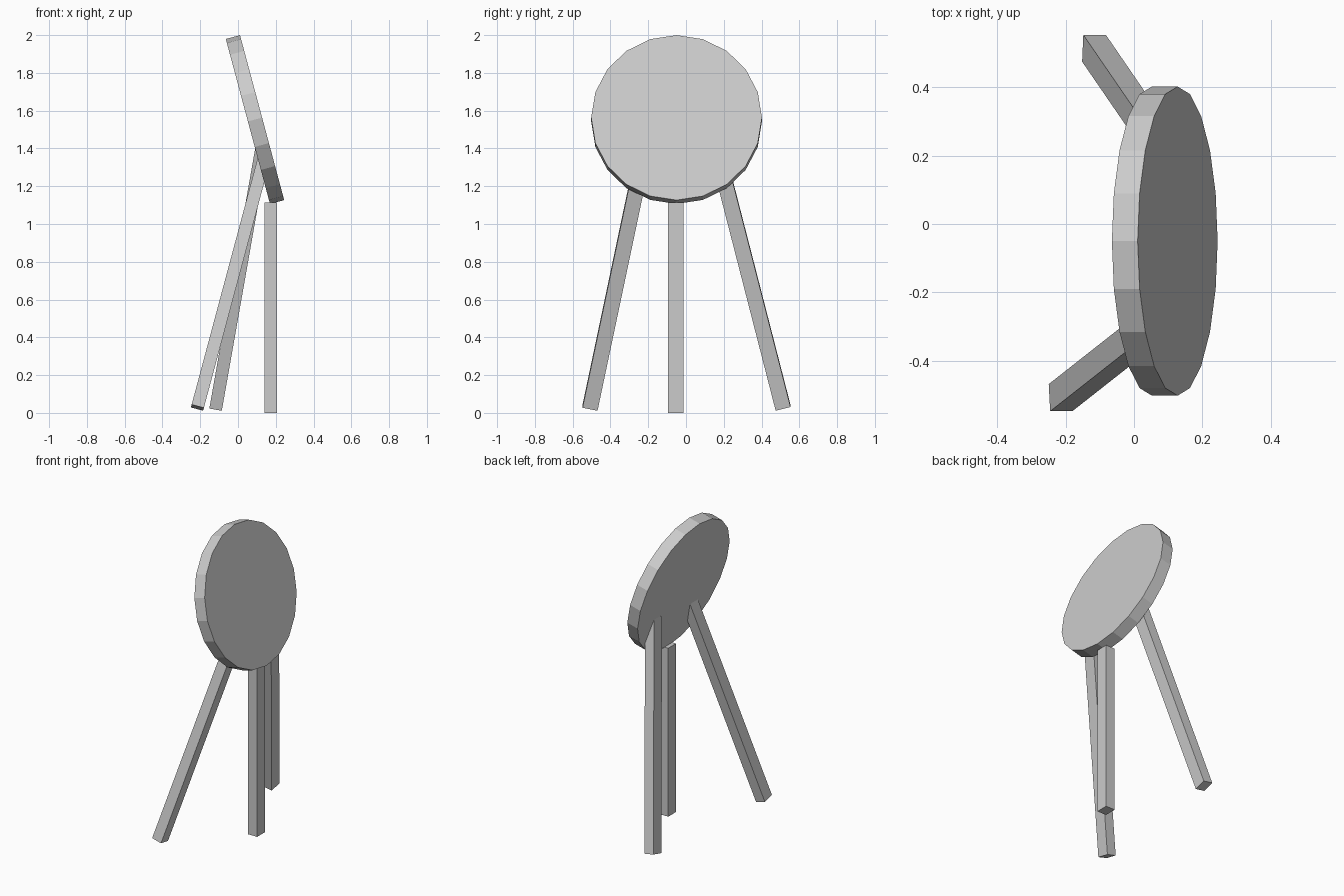
import bpy, bmesh
from math import radians
from mathutils import Matrix

if "Cube" in bpy.data.objects:
    bpy.data.objects.remove(bpy.data.objects["Cube"])


def make_object(name, bm, location, rotation):
    mesh = bpy.data.meshes.new(name)
    bm.to_mesh(mesh)
    bm.free()
    obj = bpy.data.objects.new(name, mesh)
    obj.location = location
    obj.rotation_euler = [radians(a) for a in rotation]
    bpy.context.collection.objects.link(obj)
    return obj


def leg(name, foot, length, rotation=(0, 0, 0)):
    # Square-cut bar whose origin is the centre of its foot
    bm = bmesh.new()
    bmesh.ops.create_cube(bm, size=1)
    bmesh.ops.translate(bm, verts=bm.verts, vec=(0, 0, 0.5))
    bmesh.ops.transform(bm, verts=bm.verts,
                        matrix=Matrix.Diagonal((0.067, 0.081, length, 1)))
    return make_object(name, bm, foot, rotation)


# Tilted round board with 20 sides
bm = bmesh.new()
bmesh.ops.create_cone(bm, cap_ends=True, segments=20,
                      radius1=0.452, radius2=0.452, depth=0.078)
make_object("round_board", bm, (0.09, -0.05, 1.553), (0, 75, 0))

# Upright leg under the lower rim, and two splayed legs ending inside the board
leg("upright_leg", (0.173, -0.054, 0), 1.115)
leg("splayed_leg_near", (-0.215, -0.508, 0.028), 1.39, (-11.5, 15, 0))
leg("splayed_leg_far", (-0.117, 0.514, 0.027), 1.435, (14.2, 10, 0))
